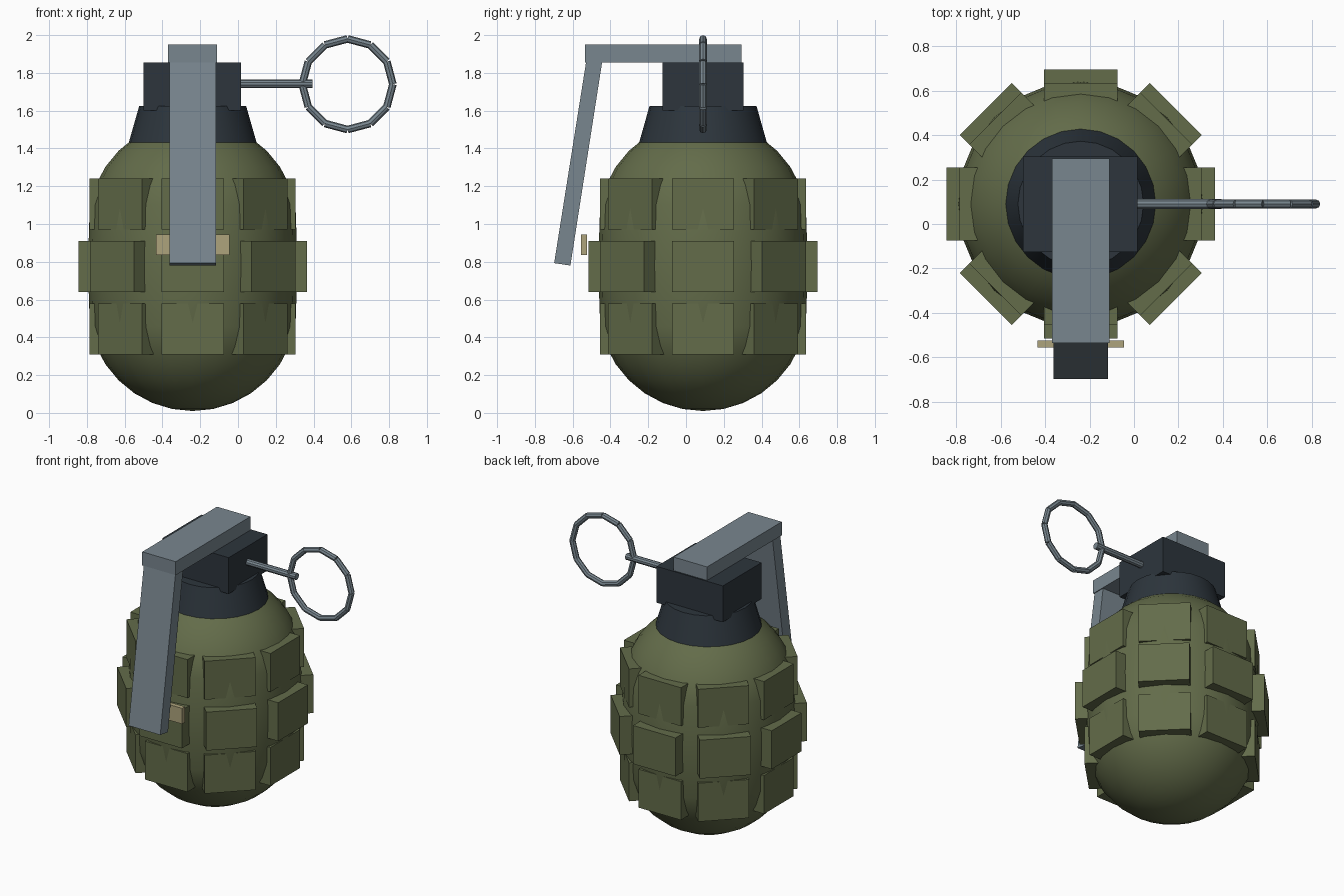
import bpy, bmesh, math
from mathutils import Vector, Matrix

if "Cube" in bpy.data.objects:
    bpy.data.objects.remove(bpy.data.objects["Cube"])

CX, CY = -0.24, 0.09  # axis of the body


def material(name, rgb):
    m = bpy.data.materials.new(name)
    m.diffuse_color = (*rgb, 1)
    m.use_nodes = True
    m.node_tree.nodes["Principled BSDF"].inputs["Base Color"].default_value = m.diffuse_color
    return m


OLIVE = material("olive", (0.125, 0.15, 0.068))
DARK = material("dark_metal", (0.026, 0.036, 0.046))
STEEL = material("steel", (0.19, 0.24, 0.275))
BRASS = material("tan", (0.42, 0.37, 0.2))


def finish(name, bm, mat, smooth=False):
    bmesh.ops.recalc_face_normals(bm, faces=bm.faces)
    me = bpy.data.meshes.new(name)
    bm.to_mesh(me)
    bm.free()
    ob = bpy.data.objects.new(name, me)
    bpy.context.collection.objects.link(ob)
    me.materials.append(mat)
    if smooth:
        bpy.ops.object.select_all(action='DESELECT')
        ob.select_set(True)
        bpy.context.view_layer.objects.active = ob
        bpy.ops.object.shade_smooth_by_angle(angle=math.radians(35))
    return ob


def add_box(bm, lo, hi, rot=Matrix()):
    lo, hi = Vector(lo), Vector(hi)
    m = rot @ Matrix.Translation((lo + hi) / 2) @ Matrix.Diagonal((*(hi - lo), 1))
    bmesh.ops.create_cube(bm, size=1, matrix=m)


def box(name, lo, hi, mat):
    bm = bmesh.new()
    add_box(bm, lo, hi)
    return finish(name, bm, mat)


def add_rod(bm, a, b, r, sides):
    a, b = Vector(a), Vector(b)
    m = Matrix.Translation((a + b) / 2) @ (b - a).to_track_quat('Z', 'Y').to_matrix().to_4x4()
    bmesh.ops.create_cone(bm, cap_ends=True, segments=sides, radius1=r, radius2=r,
                          depth=(b - a).length, matrix=m)


# Body: sphere pulled apart at the equator into a rounded barrel
bm = bmesh.new()
bmesh.ops.create_uvsphere(bm, u_segments=24, v_segments=16, radius=0.555)
for v in bm.verts:
    shift = 0.215 if v.co.z > 0.01 else -0.215 if v.co.z < -0.01 else 0
    v.co += Vector((CX, CY, 0.78 + shift))
finish("body", bm, OLIVE, True)

# Three rings of eight raised blocks
for name, z, r in (("lower_blocks", 0.445, 0.545), ("middle_blocks", 0.775, 0.605),
                   ("upper_blocks", 1.105, 0.545)):
    bm = bmesh.new()
    for i in range(8):
        rot = Matrix.Translation((CX, CY, 0)) @ Matrix.Rotation(i * math.pi / 4, 4, 'Z')
        add_box(bm, (r - 0.13, -0.165, z - 0.135), (r, 0.165, z + 0.135), rot)
    finish(name, bm, OLIVE)

# Tapered neck and square fuse head
bm = bmesh.new()
bmesh.ops.create_cone(bm, cap_ends=True, segments=24, radius1=0.35, radius2=0.283,
                      depth=0.235, matrix=Matrix.Translation((CX, CY, 1.5075)))
finish("neck", bm, DARK, True)
box("fuse_head", (-0.5, -0.125, 1.6), (0.015, 0.305, 1.855), DARK)

# Lever: flat top plate and sloping arm
box("lever_top", (-0.37, -0.535, 1.855), (-0.11, 0.295, 1.95), STEEL)
bm = bmesh.new()
profile = [(-0.527, 1.87), (-0.442, 1.87), (-0.612, 0.78), (-0.698, 0.793)]
face = bm.faces.new([bm.verts.new((-0.362, y, z)) for y, z in profile])
ext = bmesh.ops.extrude_face_region(bm, geom=[face])
bmesh.ops.translate(bm, vec=(0.246, 0, 0),
                    verts=[g for g in ext["geom"] if isinstance(g, bmesh.types.BMVert)])
finish("lever_arm", bm, STEEL)

# Small clip behind the lever
box("lever_clip", (-0.435, -0.557, 0.835), (-0.045, -0.525, 0.945), BRASS)

# Safety pin and twelve-segment pull ring
bm = bmesh.new()
add_rod(bm, (-0.02, CY, 1.742), (0.395, CY, 1.742), 0.023, 10)
finish("pin", bm, STEEL, True)
bm = bmesh.new()
ring = [(0.58 + 0.24 * math.cos(i * math.pi / 6), CY, 1.74 + 0.24 * math.sin(i * math.pi / 6))
        for i in range(12)]
for i in range(12):
    add_rod(bm, ring[i], ring[(i + 1) % 12], 0.02, 8)
finish("pull_ring", bm, STEEL, True)
